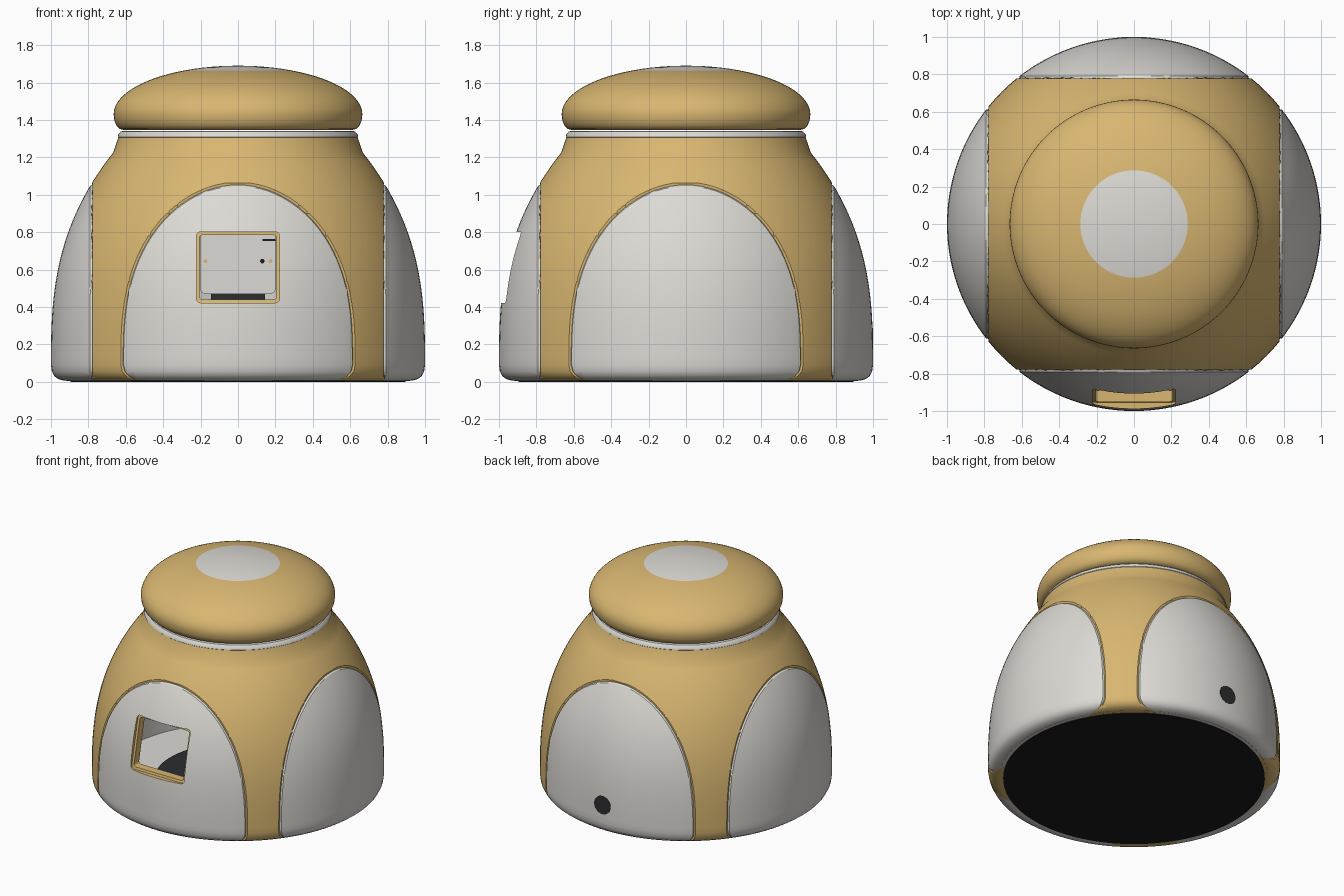
import bpy, bmesh, math
from mathutils import Vector

cube = bpy.data.objects.get("Cube")
if cube:
    bpy.data.objects.remove(cube, do_unlink=True)


def material(name, rgb):
    m = bpy.data.materials.new(name)
    m.use_nodes = True
    m.diffuse_color = (*rgb, 1)
    bsdf = next(n for n in m.node_tree.nodes if n.type == 'BSDF_PRINCIPLED')
    bsdf.inputs["Base Color"].default_value = (*rgb, 1)
    return m


GOLD = material("warm gold", (0.69, 0.47, 0.165))
GREY = material("light grey", (0.72, 0.70, 0.66))
BLACK = material("black", (0.011, 0.011, 0.012))
CHARCOAL = material("charcoal", (0.025, 0.026, 0.03))
CUT = 0.785      # distance of the panel planes from the axis
SHELL = 0.08     # wall thickness


def finish(name, bm, mats, pick=None):
    """Turn a bmesh into a named, smooth shaded object."""
    bmesh.ops.recalc_face_normals(bm, faces=bm.faces)
    if pick:
        for f in bm.faces:
            f.material_index = pick(f.calc_center_median())
    me = bpy.data.meshes.new(name)
    bm.to_mesh(me)
    bm.free()
    for m in mats:
        me.materials.append(m)
    ob = bpy.data.objects.new(name, me)
    bpy.context.collection.objects.link(ob)
    smooth(ob)
    return ob


def smooth(ob):
    bpy.ops.object.select_all(action='DESELECT')
    ob.select_set(True)
    bpy.context.view_layer.objects.active = ob
    bpy.ops.object.shade_smooth_by_angle(angle=math.radians(32))


def lathe(points, steps=128):
    """Revolve (radius, height) points around the z axis."""
    bm = bmesh.new()
    vs = [bm.verts.new((r, 0, z)) for r, z in points]
    es = [bm.edges.new(pair) for pair in zip(vs, vs[1:])]
    bmesh.ops.spin(bm, geom=vs + es, cent=(0, 0, 0), axis=(0, 0, 1),
                   angle=math.tau, steps=steps)
    bmesh.ops.remove_doubles(bm, verts=bm.verts, dist=1e-5)
    return bm


def dome(z):
    """Outer radius of the body at a height."""
    return 1 - 0.242 * max(0, z - 0.1) ** 2.7


def rounded_rect(hx, hz, rad, zc, n=6):
    pts = []
    for k, (sx, sz) in enumerate([(1, 1), (-1, 1), (-1, -1), (1, -1)]):
        for i in range(n):
            a = math.pi / 2 * (k + i / (n - 1))
            pts.append((sx * (hx - rad) + rad * math.cos(a),
                        zc + sz * (hz - rad) + rad * math.sin(a)))
    return pts


def bridge(bm, loops, closed):
    rings = [[bm.verts.new(p) for p in loop] for loop in loops]
    pairs = list(zip(rings, rings[1:])) + ([(rings[-1], rings[0])] if closed else [])
    for a, b in pairs:
        for i in range(len(a)):
            j = (i + 1) % len(a)
            bm.faces.new((a[i], a[j], b[j], b[i]))
    if not closed:
        bm.faces.new(rings[0])
        bm.faces.new(rings[-1])


def prism(name, outline, y0, y1, mat):
    bm = bmesh.new()
    bridge(bm, [[(x, y, z) for x, z in outline] for y in (y0, y1)], False)
    return finish(name, bm, [mat])


def disc(name, x, z, rad, y0, y1, mat):
    ring = [(x + rad * math.cos(math.tau * i / 32), z + rad * math.sin(math.tau * i / 32))
            for i in range(32)]
    return prism(name, ring, y0, y1, mat)


# Body: hollow dome with neck, split into gold corners and four grey panels
N = 28
heights = [0.09 + (1.225 - 0.09) * i / N for i in range(N + 1)]
outer = [(0.895, 0.004), (0.93, 0.006), (0.96, 0.014), (0.982, 0.03), (0.995, 0.055)]
outer += [(dome(z), z) for z in heights] + [(0.64, 1.305), (0, 1.31)]
inner = [(dome(z) - SHELL, z) for z in [0.004] + heights[:-1]] + [(0, 1.2)]
bm = lathe(outer[::-1] + inner)
for axis in (Vector((1, 0, 0)), Vector((0, 1, 0))):
    for side in (1, -1):
        for d in (CUT - 0.006, CUT, CUT + 0.006):
            bmesh.ops.bisect_plane(bm, geom=bm.verts[:] + bm.edges[:] + bm.faces[:],
                                   dist=1e-5, plane_co=axis * side * d, plane_no=axis)
bmesh.ops.recalc_face_normals(bm, faces=bm.faces)
bm.normal_update()

# Shallow groove along each panel border
groove = [v for v in bm.verts
          if abs(max(abs(v.co.x), abs(v.co.y)) - CUT) < 1e-4
          and v.co.z > 0.02 and v.co.xy.length > dome(v.co.z) - 0.03]
for v, n in [(v, v.normal.copy()) for v in groove]:
    v.co -= n * 0.008
body = finish("body_shell", bm, [GOLD, GREY],
              lambda c: int(max(abs(c.x), abs(c.y)) > CUT - 0.002))

# Front window opening
ZC = 0.612
cutter = prism("window_cutter", rounded_rect(0.223, 0.19, 0.026, ZC), -1.2, -0.6, GOLD)
cutter.hide_render = True
mod = body.modifiers.new("window", 'BOOLEAN')
mod.operation = 'DIFFERENCE'
mod.solver = 'EXACT'
mod.object = cutter
bpy.context.view_layer.objects.active = body
bpy.ops.object.modifier_apply(modifier=mod.name)
bpy.data.objects.remove(cutter, do_unlink=True)
smooth(body)

# Window frame that follows the curved wall
wide = rounded_rect(0.23, 0.197, 0.03, ZC)
slim = rounded_rect(0.206, 0.173, 0.018, ZC)
bm = bmesh.new()
bridge(bm, [[(x, depth - math.sqrt(dome(z) ** 2 - x * x), z) for x, z in loop]
            for loop, depth in ((wide, 0.012), (slim, 0.018), (slim, 0.078), (wide, 0.075))], True)
finish("window_frame", bm, [GOLD])

# Neck ring
finish("neck_ring", lathe([(0, 1.302), (0.635, 1.302), (0.643, 1.308), (0.64, 1.322),
                           (0.626, 1.338), (0.61, 1.342), (0, 1.342)]), [GREY])

# Lid: elliptical cushion with a grey centre
lid = [(0, 1.346), (0.61, 1.346), (0.632, 1.352), (0.65, 1.37), (0.661, 1.397)]
edge = math.acos(0.287 / 0.665)
lid += [(0.665 * math.cos(edge * i / 16), 1.43 + 0.26 * math.sin(edge * i / 16)) for i in range(17)]
lid += [(0.287 * (1 - i / 6), 1.43 + 0.26 * math.sqrt(1 - (0.287 * (1 - i / 6) / 0.665) ** 2))
        for i in range(1, 7)]
finish("lid", lathe(lid), [GOLD, GREY],
       lambda c: int(c.z > 1.5 and c.xy.length < 0.287))

# Base plate, inner floor and dark turntable
finish("base_plate", lathe([(0, 0), (0.895, 0), (0.895, 0.02), (0, 0.02)]), [BLACK])
finish("inner_floor", lathe([(0, 0.021), (0.93, 0.021), (0.93, 0.03), (0, 0.03)]), [GREY])
finish("inner_plate", lathe([(0, 0.03), (0.57, 0.03), (0.57, 0.045), (0, 0.045)]), [CHARCOAL])

# Equipment box on the inside of the back wall
prism("inner_box", rounded_rect(0.202, 0.165, 0.03, 0.635), 0.6, 0.86, GREY)
prism("inner_box_foot", rounded_rect(0.145, 0.04, 0.005, 0.44), 0.62, 0.88, CHARCOAL)
for side in (-1, 1):
    disc("box_screw", side * 0.174, 0.645, 0.01, 0.596, 0.601, GOLD)
disc("box_button", 0.13, 0.645, 0.012, 0.595, 0.601, BLACK)
prism("box_slot", rounded_rect(0.035, 0.005, 0.002, 0.757), 0.596, 0.601, BLACK).location.x = 0.165

# Round socket low on the back
disc("rear_socket", 0, 0.22, 0.068, 0.93, 1.0, CHARCOAL)
